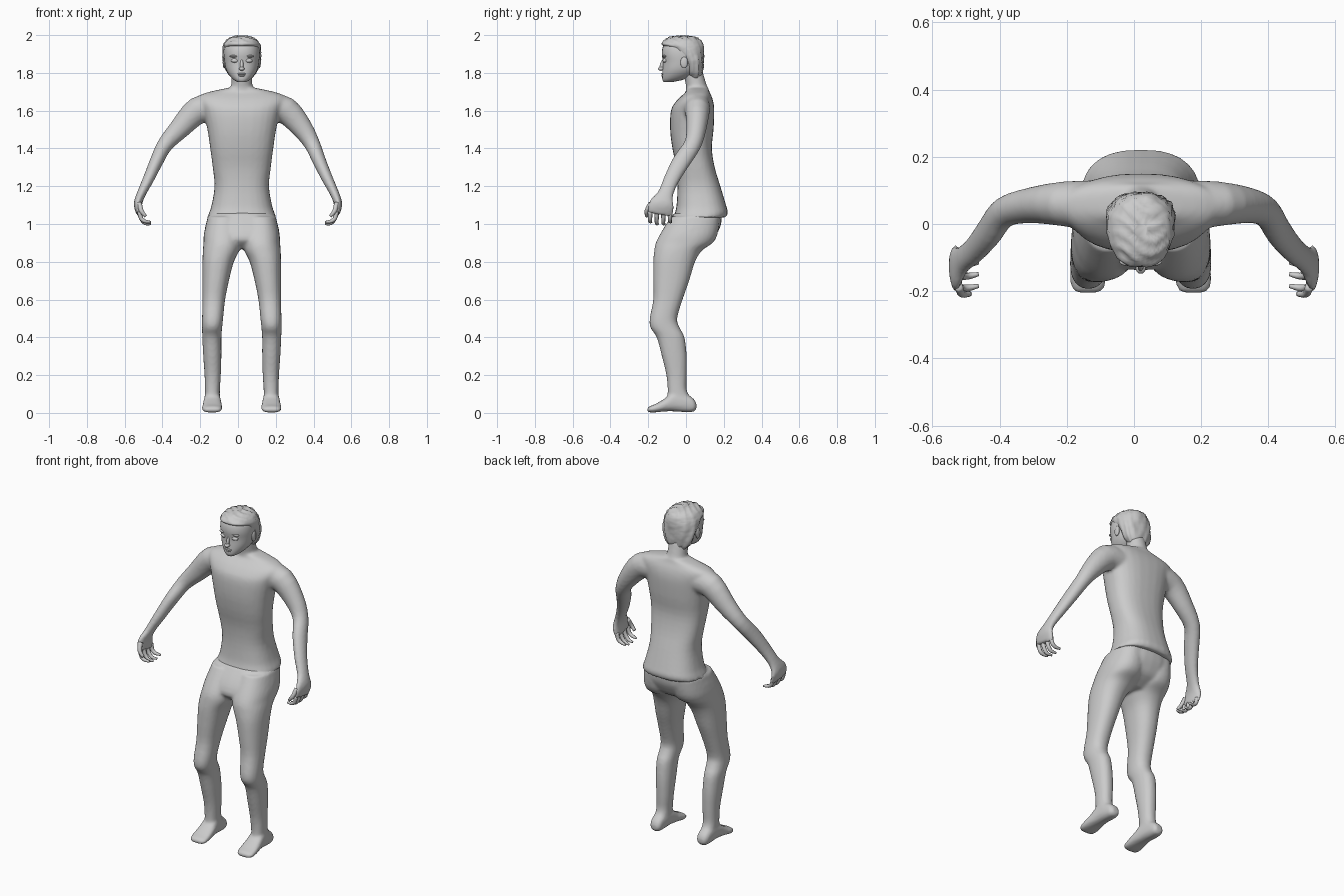
import bpy, bmesh, math, random
from mathutils import Vector

random.seed(4)
CX = 0.02  # body axis
N = 28


def spline(secs, steps):
    """Catmull-Rom interpolation through section tuples."""
    out = []
    for i in range(len(secs) - 1):
        p0, p1 = secs[max(i - 1, 0)], secs[i]
        p2, p3 = secs[i + 1], secs[min(i + 2, len(secs) - 1)]
        for k in range(steps):
            t = k / steps
            out.append([0.5 * (2 * b + (c - a) * t + (2 * a - 5 * b + 4 * c - d) * t * t
                               + (3 * b - a - 3 * c + d) * t ** 3)
                        for a, b, c, d in zip(p0, p1, p2, p3)])
    out.append(list(secs[-1]))
    return out


def loft(name, secs, plane=None, p=2.0, steps=3, n=N):
    """Skin super-ellipse sections (x, y, z, ra, rb); plane None follows the path."""
    secs = spline(secs, steps)
    bm = bmesh.new()
    rings = []
    for i, (x, y, z, ra, rb) in enumerate(secs):
        if plane == 'z':
            u, v = Vector((1, 0, 0)), Vector((0, 1, 0))
        elif plane == 'y':
            u, v = Vector((1, 0, 0)), Vector((0, 0, 1))
        else:
            a, b = secs[max(i - 1, 0)], secs[min(i + 1, len(secs) - 1)]
            t = (Vector(b[:3]) - Vector(a[:3])).normalized()
            u = Vector((0, 1, 0))
            u = (u - t * u.dot(t)).normalized()
            v = t.cross(u)
        ring = []
        for k in range(n):
            an = 2 * math.pi * k / n
            c, s = math.cos(an), math.sin(an)
            c = math.copysign(abs(c) ** (2 / p), c)
            s = math.copysign(abs(s) ** (2 / p), s)
            ring.append(bm.verts.new(Vector((x, y, z)) + u * c * ra + v * s * rb))
        rings.append(ring)
    for r, q in zip(rings, rings[1:]):
        for k in range(n):
            bm.faces.new((r[k], r[(k + 1) % n], q[(k + 1) % n], q[k]))
    bm.faces.new(rings[0])
    bm.faces.new(rings[-1])
    bmesh.ops.recalc_face_normals(bm, faces=bm.faces)
    me = bpy.data.meshes.new(name)
    bm.to_mesh(me)
    bm.free()
    me.polygons.foreach_set("use_smooth", [True] * len(me.polygons))
    ob = bpy.data.objects.new(name, me)
    bpy.context.collection.objects.link(ob)
    return ob


def slices(rows, x=CX):
    """(z, half width, front y, back y) -> sections."""
    return [(x, (f + b) / 2, z, w, (b - f) / 2) for z, w, f, b in rows]


def fuse(name, obs, voxel, smooth):
    """Join overlapping parts into one smooth skin."""
    bpy.ops.object.select_all(action='DESELECT')
    for o in obs:
        o.select_set(True)
    bpy.context.view_layer.objects.active = obs[0]
    bpy.ops.object.join()
    ob = obs[0]
    ob.name = name
    m = ob.modifiers.new("skin", 'REMESH')
    m.mode = 'VOXEL'
    m.voxel_size = voxel
    m.use_smooth_shade = True
    m = ob.modifiers.new("soften", 'SMOOTH')
    m.factor = 0.5
    m.iterations = smooth
    return ob


# Torso, neck and arms
torso = loft("torso", slices([
    (1.035, .183, -.065, .212), (1.06, .173, -.058, .222), (1.1, .160, -.050, .212),
    (1.2, .144, -.045, .182), (1.3, .154, -.052, .152), (1.4, .167, -.072, .137),
    (1.5, .182, -.084, .146), (1.6, .205, -.080, .150), (1.65, .228, -.052, .144),
    (1.68, .222, -.022, .134), (1.70, .17, .0, .124), (1.72, .075, .005, .118)]), 'z', 2.5)
neck = loft("neck", slices([
    (1.66, .085, -.005, .125), (1.71, .066, .0, .12), (1.74, .056, -.002, .108),
    (1.82, .055, -.02, .085)]), 'z')
arms = []
for s in (-1, 1):
    path = [(.15, .055, 1.615, .075, .075, 1), (.235, .06, 1.60, .066, .072, 1),
            (.325, .055, 1.505, .053, .056, .8), (.39, .035, 1.42, .046, .042, .2),
            (.43, -.022, 1.335, .048, .036, 0), (.473, -.075, 1.24, .042, .030, 0),
            (.512, -.108, 1.16, .042, .024, 0), (.530, -.128, 1.105, .068, .022, 0),
            (.522, -.138, 1.05, .070, .015, 0)]
    arms.append(loft("arm", [(s * x + CX * w, y, z, a, b) for x, y, z, a, b, w in path]))
    # Curled fingers and thumb
    for i in range(4):
        y = -.19 + i * .035
        d = -.006 if i in (1, 2) else .004
        loft("finger", [(s * .522, y, 1.065, .013, .012), (s * .513, y, 1.03, .011, .011),
                        (s * .492, y, 1.010 + d, .010, .010),
                        (s * .462, y + .006, 1.006 + d, .006, .006)], n=8)
    loft("thumb", [(s * .522, -.185, 1.11, .014, .013), (s * .512, -.207, 1.07, .012, .012),
                   (s * .488, -.208, 1.04, .008, .008)], n=8)
fuse("upper_body", [torso, neck] + arms, 0.009, 6)

# Pelvis and legs
pelvis = loft("pelvis", slices([
    (1.06, .165, -.06, .19), (1.0, .190, -.105, .186), (.95, .198, -.132, .165),
    (.91, .185, -.135, .135), (.87, .10, -.09, .06)]), 'z', 2.4)
legs = []
leg_rows = [
    (1.04, .01, .18, -.08, .18), (.95, -.005, .2, -.135, .168), (.9, .0, .203, -.16, .142),
    (.86, .012, .206, -.168, .085), (.8, .042, .208, -.173, .048), (.7, .068, .208, -.173, .017),
    (.6, .088, .208, -.173, -.018), (.5, .099, .210, -.192, -.047), (.45, .104, .210, -.188, -.033),
    (.4, .108, .209, -.155, -.008), (.3, .108, .204, -.128, .004), (.2, .111, .197, -.104, .004),
    (.12, .116, .195, -.097, .004), (.07, .116, .195, -.10, .03), (.025, .12, .19, -.09, .04)]
# Feet run heel to toe: y, inner x, outer x, bottom, top
foot_rows = [
    (.055, .135, .175, .02, .05), (.04, .122, .19, .006, .075), (0, .117, .196, .004, .10),
    (-.06, .112, .2, .008, .115), (-.11, .106, .206, .008, .078), (-.16, .103, .211, .003, .048),
    (-.19, .108, .206, .002, .036), (-.206, .125, .19, .008, .025)]
for s in (-1, 1):
    legs.append(loft("leg", [(CX + s * (i + o) / 2, (f + b) / 2, z, (o - i) / 2, (b - f) / 2)
                             for z, i, o, f, b in leg_rows], 'z', 2.25))
    legs.append(loft("foot", [(CX + s * (i + o) / 2, y, (b + t) / 2, (o - i) / 2, (t - b) / 2)
                              for y, i, o, b, t in foot_rows], 'y', 2.5))
lower = fuse("lower_body", [pelvis] + legs, 0.009, 4)

# Head
head = loft("head", slices([
    (1.752, .022, -.118, -.07), (1.765, .045, -.125, -.01), (1.79, .068, -.126, .04),
    (1.82, .084, -.124, .068), (1.86, .092, -.122, .08), (1.90, .095, -.128, .083),
    (1.94, .091, -.122, .08), (1.97, .074, -.1, .065), (1.99, .035, -.06, .025)]), 'z', 2.15)

# Hair, combed into uneven ridges
hair = loft("hair", slices([
    (1.772, .05, .02, .078), (1.80, .078, .005, .086), (1.85, .096, -.01, .092),
    (1.89, .101, -.045, .094), (1.925, .101, -.085, .094), (1.95, .096, -.128, .09),
    (1.975, .078, -.112, .076), (1.99, .05, -.085, .045), (1.995, .02, -.04, .0)]), 'z', 2.15,
    steps=4, n=40)
for v in hair.data.vertices:
    d = v.co - Vector((CX, -.02, 1.88))
    ridge = math.sin(150 * v.co.y + 5 * math.sin(30 * v.co.x) + 40 * v.co.z)
    v.co += d.normalized() * (.003 * ridge + random.uniform(-.0015, .002))


def blob(name, loc, size, rx=0):
    bpy.ops.mesh.primitive_uv_sphere_add(segments=16, ring_count=10, location=loc,
                                         rotation=(rx, 0, 0))
    ob = bpy.context.object
    ob.name = name
    ob.scale = size
    bpy.ops.object.shade_smooth()
    return ob


# Face: eyes, brows, ears, nose and lips
for s in (-1, 1):
    blob("eye", (CX + s * .036, -.110, 1.865), (.021, .014, .012))
    blob("brow", (CX + s * .037, -.112, 1.888), (.027, .013, .007))
    blob("ear", (CX + s * .093, -.01, 1.855), (.008, .02, .03))
blob("nose_bridge", (CX, -.124, 1.842), (.009, .014, .032), -.3)
blob("nose_tip", (CX, -.132, 1.822), (.015, .016, .011))
blob("upper_lip", (CX, -.122, 1.795), (.023, .010, .005))
blob("lower_lip", (CX, -.121, 1.786), (.019, .010, .006))
